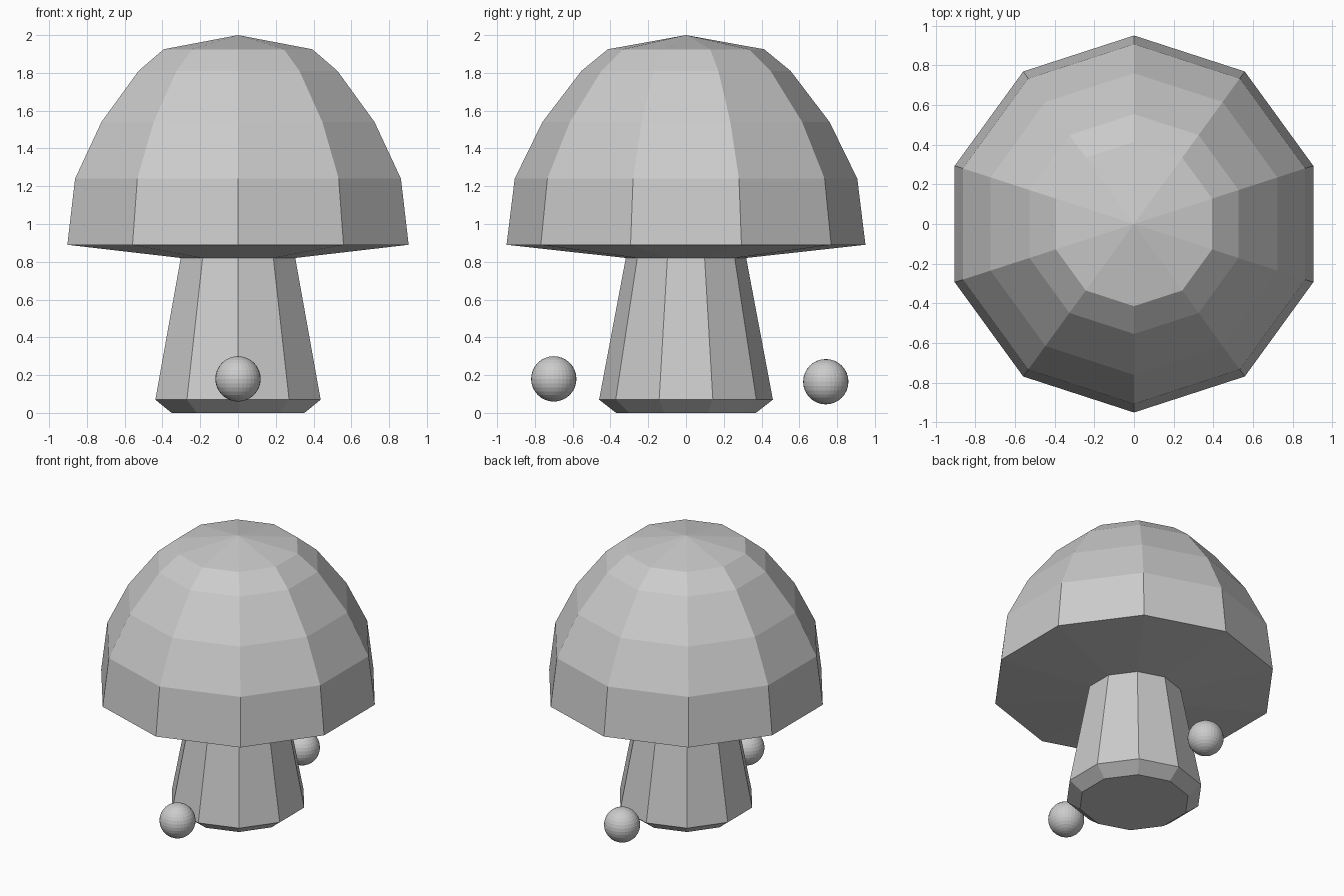
import bpy
import bmesh
from math import cos, sin, pi

SIDES = 10

old = bpy.data.objects.get("Cube")
if old:
    bpy.data.objects.remove(old, do_unlink=True)

grey = bpy.data.materials.new("plain grey")
grey.use_nodes = True
colour = (0.6, 0.6, 0.6, 1)
grey.diffuse_color = colour
grey.node_tree.nodes["Principled BSDF"].inputs["Base Color"].default_value = colour


def add_object(name, bm):
    """Turn a bmesh into a flat-shaded object."""
    bmesh.ops.recalc_face_normals(bm, faces=bm.faces)
    mesh = bpy.data.meshes.new(name)
    bm.to_mesh(mesh)
    bm.free()
    mesh.materials.append(grey)
    obj = bpy.data.objects.new(name, mesh)
    bpy.context.collection.objects.link(obj)
    return obj


def ring_point(radius, z, i):
    angle = 2 * pi * i / SIDES - pi / 2
    return (radius * cos(angle), radius * sin(angle), z)


def lathe(name, profile):
    """Revolve (radius, z) points; zero radius closes to a tip."""
    bm = bmesh.new()
    rings = []
    for radius, z in profile:
        if radius == 0:
            rings.append([bm.verts.new((0, 0, z))] * SIDES)
        else:
            rings.append([bm.verts.new(ring_point(radius, z, i)) for i in range(SIDES)])
    for low, high in zip(rings, rings[1:]):
        for i in range(SIDES):
            j = (i + 1) % SIDES
            corners = dict.fromkeys((low[i], low[j], high[j], high[i]))
            bm.faces.new(list(corners))
    return add_object(name, bm)


def ball(name, y, z):
    bm = bmesh.new()
    bmesh.ops.create_uvsphere(bm, u_segments=32, v_segments=16, radius=0.12)
    bmesh.ops.translate(bm, verts=bm.verts, vec=(0, y, z))
    return add_object(name, bm)


# Domed cap with a shallow conical underside
lathe("mushroom_cap", [(0, 0.785), (0.95, 0.89), (0.907, 1.24), (0.76, 1.54),
                       (0.554, 1.81), (0.414, 1.925), (0, 2.0)])

# Tapered stem with a chamfered foot
lathe("mushroom_stem", [(0, 0), (0.37, 0), (0.46, 0.07), (0.315, 0.84), (0, 0.84)])

# Small balls in front of and behind the stem
ball("front_ball", -0.70, 0.18)
ball("back_ball", 0.74, 0.165)
